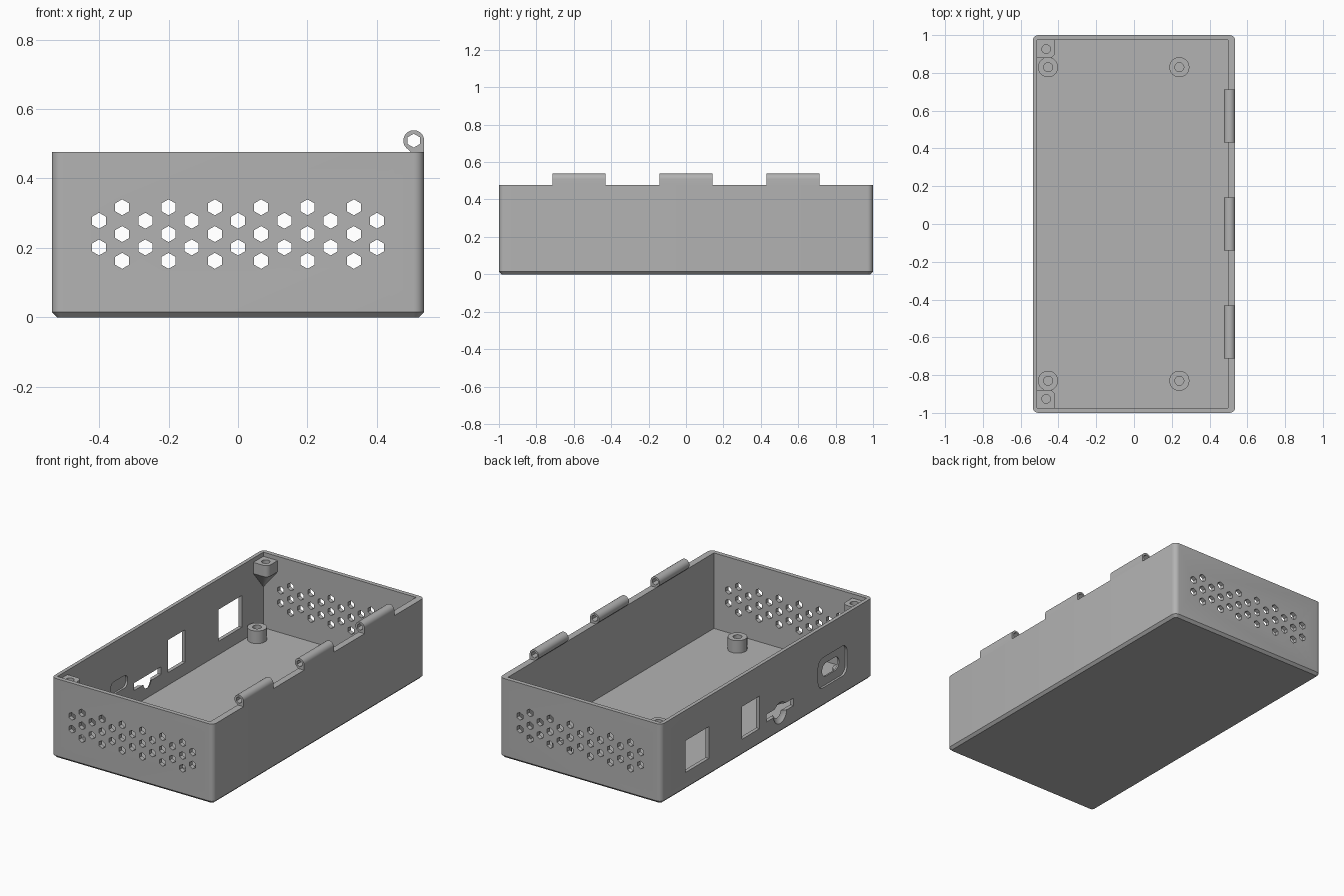
import bpy, bmesh
from math import cos, sin, pi, radians

cube = bpy.data.objects.get("Cube")
if cube:
    bpy.data.objects.remove(cube, do_unlink=True)

grey = bpy.data.materials.new("plastic_grey")
grey.use_nodes = True
COLOUR = (0.45, 0.45, 0.45, 1)
grey.diffuse_color = COLOUR
grey.node_tree.nodes["Principled BSDF"].inputs["Base Color"].default_value = COLOUR

HALF_X, HALF_Y, TOP, FLOOR = 0.536, 1.0, 0.477, 0.025
IN_L, IN_R, IN_Y = -0.514, 0.497, 0.974
PLACE = {"X": lambda a, b, t: (t, a, b),
         "Y": lambda a, b, t: (a, t, b),
         "Z": lambda a, b, t: (a, b, t)}


def loft(bm, layers, axis="Z"):
    """Closed solid through (outline, offset) layers along an axis."""
    rings = [[bm.verts.new(PLACE[axis](a, b, t)) for a, b in pts] for pts, t in layers]
    n = len(rings[0])
    faces = [bm.faces.new(rings[0][::-1]), bm.faces.new(rings[-1])]
    for r, s in zip(rings, rings[1:]):
        for i in range(n):
            j = (i + 1) % n
            faces.append(bm.faces.new((r[i], r[j], s[j], s[i])))
    bmesh.ops.recalc_face_normals(bm, faces=faces)


def prism(bm, pts, lo, hi, axis="Z"):
    loft(bm, [(pts, lo), (pts, hi)], axis)


def ngon(a, b, r, n, start=0.0):
    return [(a + r * cos(start + 2 * pi * i / n), b + r * sin(start + 2 * pi * i / n))
            for i in range(n)]


def rounded(a0, a1, b0, b1, r=0.0, steps=6):
    """Rectangle outline with optional round corners."""
    if r == 0:
        return [(a0, b0), (a1, b0), (a1, b1), (a0, b1)]
    pts = []
    corners = [(a1 - r, b1 - r), (a0 + r, b1 - r), (a0 + r, b0 + r), (a1 - r, b0 + r)]
    for k, (a, b) in enumerate(corners):
        for i in range(steps + 1):
            t = pi / 2 * (k + i / steps)
            pts.append((a + r * cos(t), b + r * sin(t)))
    return pts


def make(name, bm):
    mesh = bpy.data.meshes.new(name)
    bm.to_mesh(mesh)
    bm.free()
    mesh.materials.append(grey)
    obj = bpy.data.objects.new(name, mesh)
    bpy.context.collection.objects.link(obj)
    return obj


def cut(obj, bm):
    """Subtract a temporary solid and keep the result as plain mesh."""
    tool = make("cutter", bm)
    tool.hide_render = True
    mod = obj.modifiers.new("cut", "BOOLEAN")
    mod.operation, mod.solver, mod.object = "DIFFERENCE", "EXACT", tool
    bpy.context.view_layer.objects.active = obj
    bpy.ops.object.modifier_apply(modifier=mod.name)
    bpy.data.objects.remove(tool, do_unlink=True)


def finish(obj):
    bpy.ops.object.select_all(action="DESELECT")
    obj.select_set(True)
    bpy.context.view_layer.objects.active = obj
    bpy.ops.object.shade_smooth_by_angle(angle=radians(30))


# Tray shell: rounded upright edges, chamfered base, hollow inside
def shell_outline(inset):
    return rounded(inset - HALF_X, HALF_X - inset, inset - HALF_Y, HALF_Y - inset, 0.03 - inset)


bm = bmesh.new()
loft(bm, [(shell_outline(0.015), 0), (shell_outline(0), 0.015), (shell_outline(0), TOP)])
tray = make("tray", bm)
bm = bmesh.new()
prism(bm, rounded(IN_L, IN_R, -IN_Y, IN_Y), FLOOR, 0.6)
cut(tray, bm)

# Hexagonal vents through front and back walls
bm = bmesh.new()
for col in range(-6, 7):
    rows = (-1, 0, 1) if col % 2 else (-0.5, 0.5)
    for row in rows:
        prism(bm, ngon(col * 0.0667, 0.24 + row * 0.077, 0.023, 6, pi / 2), -1.1, 1.1, "Y")
cut(tray, bm)

# Shallow recesses: plug surround outside, jack pocket inside
bm = bmesh.new()
prism(bm, rounded(-0.758, -0.485, 0.115, 0.295, 0.045), -0.6, -0.523, "X")
prism(bm, rounded(-0.47, -0.31, 0.165, 0.24, 0.03), -0.526, -0.45, "X")
cut(tray, bm)

# Finger scoop below the card slot
bm = bmesh.new()
bmesh.ops.create_uvsphere(bm, u_segments=32, v_segments=16, radius=0.08)
bmesh.ops.translate(bm, verts=bm.verts, vec=(-0.585, -0.125, 0.12))
cut(tray, bm)

# Openings through the port wall
bm = bmesh.new()
for y0, y1, z0, z1, r in [(0.55, 0.77, 0.105, 0.295, 0),
                          (0.07, 0.235, 0.1, 0.295, 0),
                          (-0.25, 0.005, 0.115, 0.16, 0),
                          (-0.7, -0.54, 0.165, 0.245, 0.039)]:
    prism(bm, rounded(y0, y1, z0, z1, r), -0.6, -0.45, "X")
cut(tray, bm)
finish(tray)

# Hinge knuckles with a hexagonal pin hole
CX, CZ, R = HALF_X - 0.03, 0.509, 0.03
profile = [(CX + R * cos(radians(a)), CZ + R * sin(radians(a))) for a in range(0, 241, 12)]
profile += [(CX - 0.006, TOP - 0.004), (HALF_X, TOP - 0.004)]
for label, y in (("front", -0.572), ("middle", 0), ("back", 0.572)):
    bm = bmesh.new()
    prism(bm, profile, y - 0.141, y + 0.141, "Y")
    knuckle = make(label + "_hinge_knuckle", bm)
    bm = bmesh.new()
    prism(bm, ngon(CX, CZ, 0.02, 6, pi / 2), y - 0.2, y + 0.2, "Y")
    cut(knuckle, bm)
    finish(knuckle)

for label, side in (("front", -1), ("back", 1)):
    # Round board standoffs with screw holes
    for hand, x in (("right", -0.455), ("left", 0.24)):
        bm = bmesh.new()
        prism(bm, ngon(x, side * 0.83, 0.053, 40), FLOOR - 0.005, 0.1)
        standoff = make(label + "_" + hand + "_standoff", bm)
        bm = bmesh.new()
        prism(bm, ngon(x, side * 0.83, 0.024, 24), FLOOR + 0.005, 0.2)
        cut(standoff, bm)
        finish(standoff)

    # Lid screw post in the corner, tapering down into the walls
    x0, y0 = IN_L - 0.005, IN_Y + 0.005
    size, r = 0.1, 0.03
    outline = [(0, 0), (size, 0)]
    outline += [(size - r + r * cos(pi / 2 * i / 6), size - r + r * sin(pi / 2 * i / 6))
                for i in range(7)]
    outline.append((0, size))

    def corner(scale):
        return [(x0 + a * scale, side * (y0 - b * scale)) for a, b in outline]

    bm = bmesh.new()
    loft(bm, [(corner(0.05), 0.27), (corner(1), 0.385), (corner(1), 0.452)])
    post = make(label + "_screw_post", bm)
    bm = bmesh.new()
    prism(bm, ngon(-0.465, side * 0.926, 0.023, 24), 0.39, 0.5)
    cut(post, bm)
    finish(post)
